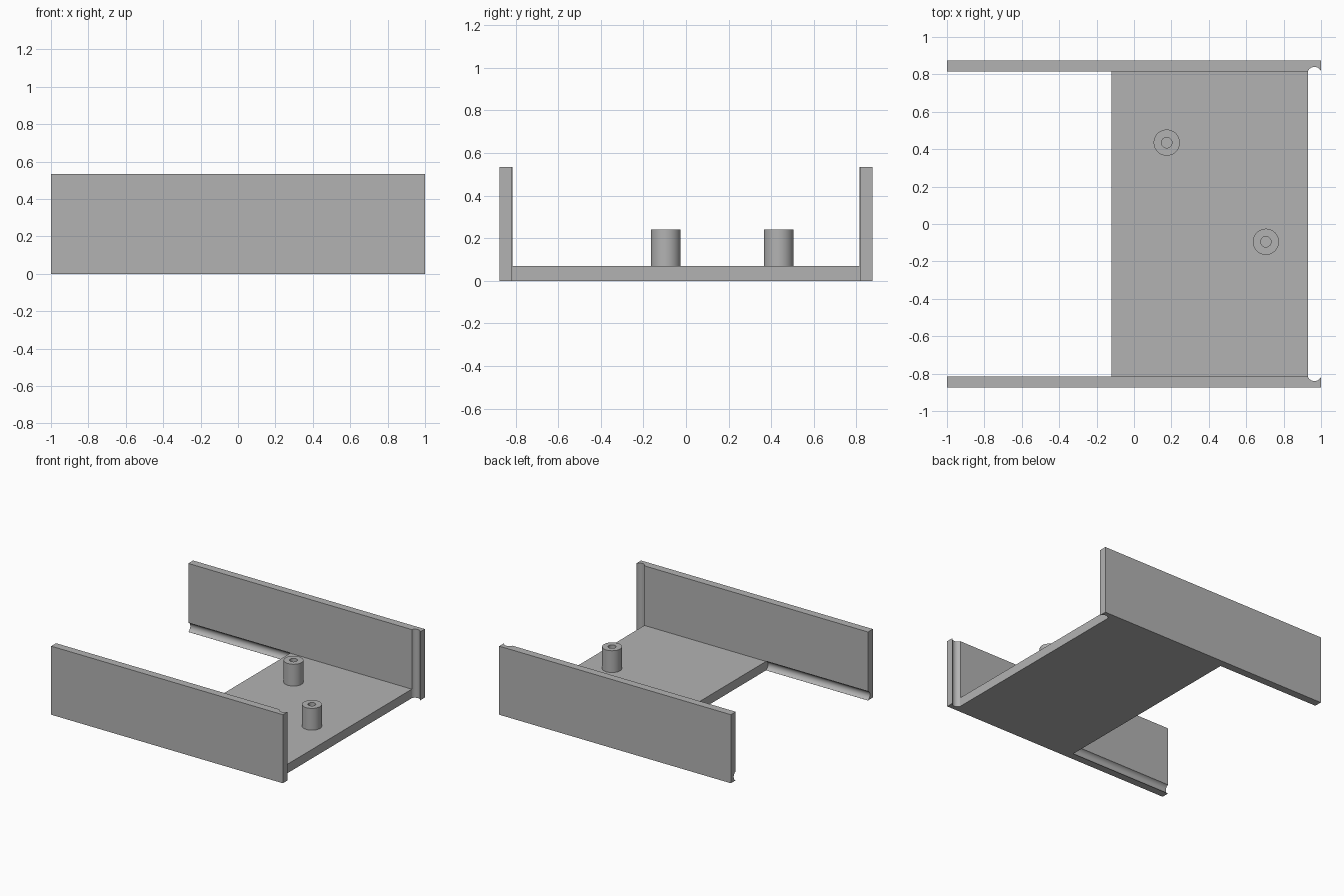
import bpy
import bmesh
import math
from mathutils import Matrix

cube = bpy.data.objects.get("Cube")
if cube:
    bpy.data.objects.remove(cube, do_unlink=True)

# Single flat material
grey = bpy.data.materials.new("plain grey")
grey.use_nodes = True
COLOUR = (0.45, 0.45, 0.45, 1)
grey.diffuse_color = COLOUR
grey.node_tree.nodes["Principled BSDF"].inputs["Base Color"].default_value = COLOUR

WALL_TOP, WALL_IN, WALL_OUT = 0.535, 0.815, 0.875
FLOOR_TOP, FLOOR_X0, FLOOR_X1 = 0.07, -0.12, 0.93
GROOVE_R, GROOVE_Y = 0.038, 0.802


def finish(name, bm):
    bmesh.ops.recalc_face_normals(bm, faces=bm.faces)
    mesh = bpy.data.meshes.new(name)
    bm.to_mesh(mesh)
    bm.free()
    mesh.materials.append(grey)
    obj = bpy.data.objects.new(name, mesh)
    bpy.context.collection.objects.link(obj)
    return obj


def select(obj):
    bpy.ops.object.select_all(action='DESELECT')
    obj.select_set(True)
    bpy.context.view_layer.objects.active = obj


def smooth(obj):
    select(obj)
    bpy.ops.object.shade_smooth_by_angle(angle=math.radians(30))


def box(name, low, high):
    bm = bmesh.new()
    size = [b - a for a, b in zip(low, high)]
    centre = [(a + b) / 2 for a, b in zip(low, high)]
    matrix = Matrix.Translation(centre) @ Matrix.Diagonal((*size, 1))
    bmesh.ops.create_cube(bm, size=1, matrix=matrix)
    return finish(name, bm)


def rod(name, centre, length, along_x=False):
    bm = bmesh.new()
    matrix = Matrix.Translation(centre)
    if along_x:
        matrix = matrix @ Matrix.Rotation(math.pi / 2, 4, 'Y')
    bmesh.ops.create_cone(bm, cap_ends=True, segments=32, radius1=GROOVE_R,
                          radius2=GROOVE_R, depth=length, matrix=matrix)
    return finish(name, bm)


def cut(obj, cutter):
    cutter.hide_render = True
    mod = obj.modifiers.new("groove", 'BOOLEAN')
    mod.operation = 'DIFFERENCE'
    mod.solver = 'EXACT'
    mod.object = cutter
    select(obj)
    bpy.ops.object.modifier_apply(modifier=mod.name)
    bpy.data.objects.remove(cutter, do_unlink=True)


# Floor plate
box("floor", (FLOOR_X0, -WALL_IN, 0), (FLOOR_X1, WALL_IN, FLOOR_TOP))

# Side walls, each with an upright end groove and a low lengthwise groove
for name, side in (("front_wall", -1), ("back_wall", 1)):
    y0, y1 = sorted((side * WALL_IN, side * WALL_OUT))
    wall = box(name, (-1, y0, 0), (1, y1, WALL_TOP))
    cut(wall, rod("upright_cutter", (0.965, side * GROOVE_Y, 0.3), 1))
    length = FLOOR_X0 + 1.1
    cut(wall, rod("lengthwise_cutter",
                  (FLOOR_X0 - length / 2, side * GROOVE_Y, 0.036), length, True))
    smooth(wall)


# Hollow mounting posts, spun from a profile
def post(name, x, y, outer=0.07, inner=0.028, top=0.24):
    bm = bmesh.new()
    profile = [(0, FLOOR_TOP + 0.002), (inner, FLOOR_TOP + 0.002), (inner, top),
               (outer, top), (outer, FLOOR_TOP)]
    verts = [bm.verts.new((r, 0, z)) for r, z in profile]
    edges = [bm.edges.new(pair) for pair in zip(verts, verts[1:])]
    bmesh.ops.spin(bm, geom=verts + edges, cent=(0, 0, 0), axis=(0, 0, 1),
                   angle=math.tau, steps=40)
    bmesh.ops.remove_doubles(bm, verts=bm.verts, dist=0.0001)
    bmesh.ops.translate(bm, verts=bm.verts, vec=(x, y, 0))
    smooth(finish(name, bm))


post("back_post", 0.175, 0.435)
post("front_post", 0.705, -0.095)
